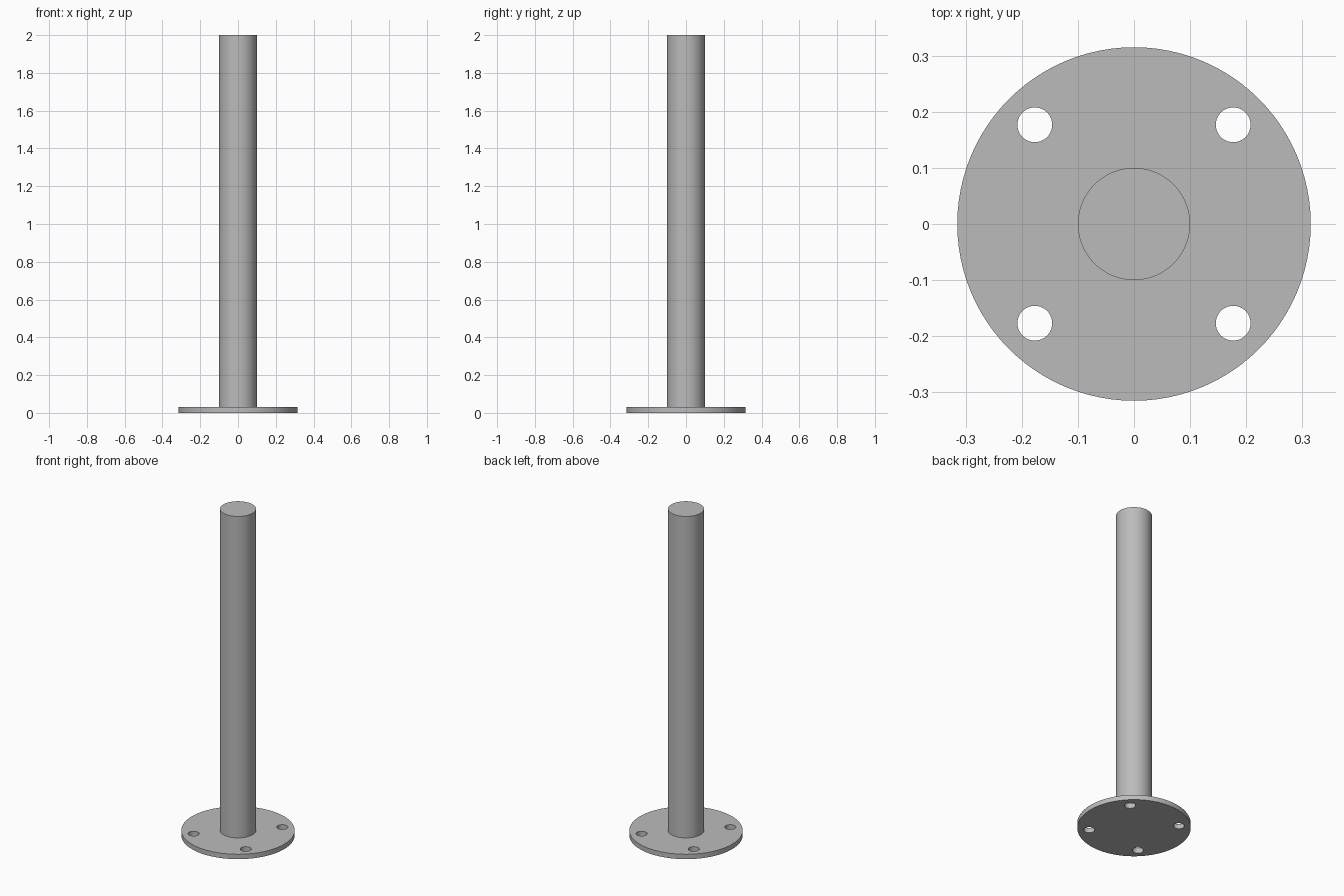
import bpy
from math import radians, cos, sin

cube = bpy.data.objects.get("Cube")
if cube:
    bpy.data.objects.remove(cube, do_unlink=True)

PLATE_TOP = 0.03
HEIGHT = 2.0

# Single grey metal
metal = bpy.data.materials.new("grey_metal")
metal.use_nodes = True
grey = (0.5, 0.5, 0.5, 1)
metal.diffuse_color = grey
metal.node_tree.nodes["Principled BSDF"].inputs["Base Color"].default_value = grey


def cylinder(name, radius, bottom, top, x=0, y=0, sides=96):
    bpy.ops.mesh.primitive_cylinder_add(
        vertices=sides, radius=radius, depth=top - bottom,
        location=(x, y, (bottom + top) / 2))
    obj = bpy.context.object
    obj.name = name
    obj.data.materials.append(metal)
    return obj


def smooth(obj):
    bpy.ops.object.select_all(action="DESELECT")
    obj.select_set(True)
    bpy.context.view_layer.objects.active = obj
    bpy.ops.object.shade_smooth_by_angle(angle=radians(30))


# Round base plate
base_plate = cylinder("base_plate", 0.315, 0, PLATE_TOP)

# Four bolt holes on a circle, cut through the plate
for i in range(4):
    angle = radians(45 + 90 * i)
    cutter = cylinder("bolt_hole_cutter", 0.031, -0.1, 0.1,
                      0.25 * cos(angle), 0.25 * sin(angle), 48)
    cut = base_plate.modifiers.new("bolt_hole", "BOOLEAN")
    cut.operation = "DIFFERENCE"
    cut.solver = "EXACT"
    cut.object = cutter
    bpy.context.view_layer.objects.active = base_plate
    bpy.ops.object.modifier_apply(modifier=cut.name)
    bpy.data.objects.remove(cutter, do_unlink=True)
smooth(base_plate)

# Solid post standing on the plate
post = cylinder("post", 0.1, PLATE_TOP, HEIGHT)
smooth(post)
